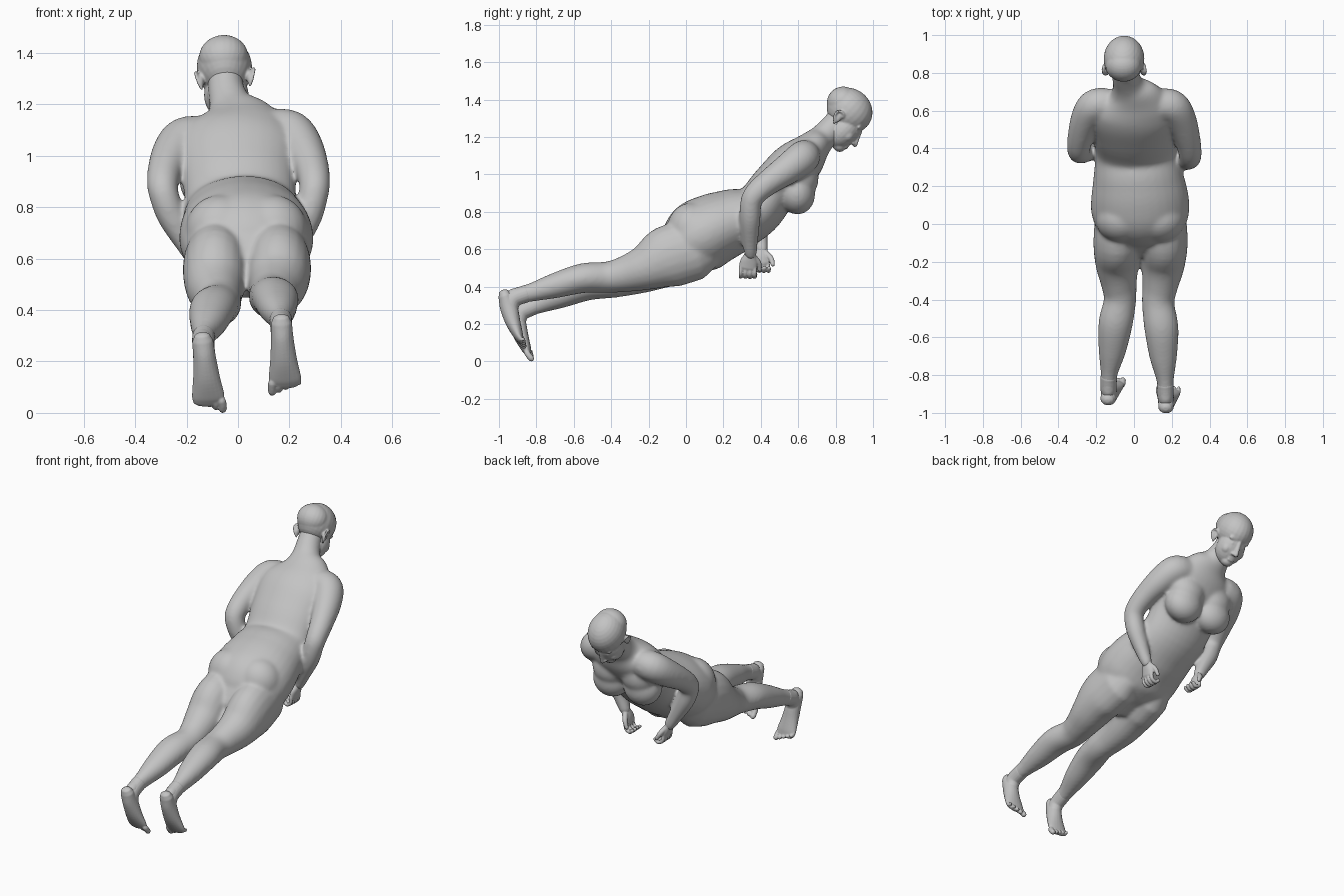
import bpy, bmesh, math
from mathutils import Vector, Matrix

cube = bpy.data.objects.get("Cube")
if cube:
    bpy.data.objects.remove(cube, do_unlink=True)

grey = bpy.data.materials.new("matte grey")
grey.use_nodes = True
colour = (0.55, 0.55, 0.55, 1)
grey.diffuse_color = colour
grey.node_tree.nodes["Principled BSDF"].inputs["Base Color"].default_value = colour


def spline(points, steps=5):
    """Smooth list of stations (x, y, z, half width, half depth)."""
    p = [Vector(q if len(q) == 5 else (*q, q[-1])) for q in points]
    p = [p[0] * 2 - p[1]] + p + [p[-1] * 2 - p[-2]]
    out = []
    for a, b, c, d in zip(p, p[1:], p[2:], p[3:]):
        for i in range(steps):
            t = i / steps
            out.append((b * 2 + (c - a) * t + (a * 2 - b * 5 + c * 4 - d) * t ** 2
                        + (b * 3 - a - c * 3 + d) * t ** 3) / 2)
    return out + [p[-2]]


def tube(bm, points, ref=(1, 0, 0), place=None, sides=20):
    """Elliptical loft along a path, with domed ends."""
    st = spline(points)
    pos = [place(s.xyz) if place else s.xyz for s in st]
    last = len(st) - 1
    rings = []

    def ring(centre, tangent, w, d):
        side = Vector(ref)
        side = (side - tangent * side.dot(tangent)).normalized()
        norm = tangent.cross(side)
        turn = [math.tau * k / sides for k in range(sides)]
        rings.append([bm.verts.new(centre + side * w * math.cos(a) + norm * d * math.sin(a))
                      for a in turn])

    for i, s in enumerate(st):
        tan = (pos[min(i + 1, last)] - pos[max(i - 1, 0)]).normalized()
        w, d = s[3], s[4]
        r = min(w, d)
        if i == 0:
            for k in (0.3, 0.8):
                ring(pos[i] - tan * r * math.cos(k), tan, w * math.sin(k), d * math.sin(k))
        ring(pos[i], tan, w, d)
        if i == last:
            for k in (0.8, 0.3):
                ring(pos[i] + tan * r * math.cos(k), tan, w * math.sin(k), d * math.sin(k))
    for a, b in zip(rings, rings[1:]):
        for k in range(sides):
            n = (k + 1) % sides
            bm.faces.new((a[k], a[n], b[n], b[k]))
    bm.faces.new(rings[0])
    bm.faces.new(rings[-1])


def blob(bm, centre, radii, tilt=0):
    bmesh.ops.create_uvsphere(bm, u_segments=24, v_segments=16, radius=1,
                              matrix=Matrix.Translation(centre) @ Matrix.Rotation(tilt, 4, 'X')
                              @ Matrix.Diagonal((*radii, 1)))


def skin(name, bm, voxel, smoothing, matrix=None):
    """Fuse the overlapping forms of a part into one smooth surface."""
    bmesh.ops.recalc_face_normals(bm, faces=bm.faces)
    mesh = bpy.data.meshes.new(name)
    bm.to_mesh(mesh)
    bm.free()
    mesh.materials.append(grey)
    ob = bpy.data.objects.new(name, mesh)
    bpy.context.collection.objects.link(ob)
    if matrix:
        ob.matrix_world = matrix
    fuse = ob.modifiers.new("fuse", 'REMESH')
    fuse.mode, fuse.voxel_size, fuse.use_smooth_shade = 'VOXEL', voxel, True
    soft = ob.modifiers.new("soften", 'SMOOTH')
    soft.factor, soft.iterations = 0.5, smoothing


# Placement of the right limbs: mirrored, then shifted by the pose
def left(p):
    return p.copy()


def right_leg(p):
    t = min(1, max(0, (-0.1 - p.y) / 0.8))
    lean = 0.042 * min(1, max(0, (0.36 - p.z) / 0.26)) if p.y < -0.8 else 0
    return Vector((0.07 - p.x - 0.04 * t + lean, p.y + 0.042 * t, p.z - 0.07 * t))


def right_arm(p):
    t = max(0, (1.12 - p.z) / 0.54)
    return Vector((-p.x + 0.03 * t - 0.008, p.y + 0.06 * t, p.z + 0.05 * t - 0.03))


# Body: torso and neck
body = bmesh.new()
tube(body, [(.033, -.04, .585, .2, .14), (.033, 0, .615, .238, .172), (.033, .07, .665, .26, .198),
            (.03, .15, .708, .257, .192), (.022, .257, .752, .238, .174),
            (.012, .38, .81, .218, .142), (.003, .475, .93, .222, .133),
            (0, .57, 1.03, .237, .135), (0, .635, 1.095, .215, .118),
            (-.008, .685, 1.15, .15, .09), (-.028, .73, 1.195, .088, .074),
            (-.045, .785, 1.25, .072, .072), (-.05, .83, 1.3, .068, .072)], sides=32)
for s in (-1, 1):
    blob(body, (.108 * s, .59, .9), (.12, .1, .115), .2)              # breasts
    blob(body, (.1 * s, .607, .995), (.12, .1, .125), .3)             # upper chest
    blob(body, (.033 + .1 * s, .028, .71), (.138, .128, .138))        # buttocks

# Legs and arms
for place in (left, right_leg):
    tube(body, [(.15, .05, .6, .125, .165), (.158, -.1, .557, .127, .167),
                (.153, -.22, .5, .115, .123), (.138, -.33, .466, .095, .097),
                (.128, -.42, .45, .086, .084), (.145, -.55, .445, .091, .08),
                (.155, -.7, .405, .074, .068), (.165, -.83, .368, .046, .05),
                (.168, -.93, .345, .04, .044)], place=place)
for place in (left, right_arm):
    tube(body, [(.14, .635, 1.1, .086), (.205, .618, 1.085, .09), (.25, .545, 1.03, .083),
                (.284, .445, .96, .069), (.297, .375, .9, .062), (.294, .348, .85, .058),
                (.27, .342, .76, .056), (.222, .342, .65, .044), (.19, .345, .575, .034)],
         ref=(0, 1, 0), place=place)
skin("body", body, 0.009, 18)

# Feet, with toes from the big toe outwards
for name, place in (("left_foot", left), ("right_foot", right_leg)):
    foot = bmesh.new()
    tube(foot, [(.169, -.968, .35, .041, .036), (.172, -.948, .29, .044, .047),
                (.177, -.925, .21, .052, .04), (.182, -.897, .14, .063, .027),
                (.184, -.884, .112, .06, .018)], place=place)
    tube(foot, [(.166, -.85, .364, .044, .047), (.168, -.92, .335, .043, .046),
                (.171, -.94, .28, .04, .04)], place=place)  # ankle
    for i in range(5):
        r = 0.0165 - 0.0018 * i
        x = 0.133 + 0.026 * i
        base = 0.116 + 0.005 * i
        tube(foot, [(x, -.892, base, r), (x, -.88, base - .018, r),
                    (x, -.868, .083 + .009 * i, r)], place=place, sides=12)
    skin(name, foot, 0.004, 3)

# Hands, half closed
for name, place in (("left_hand", left), ("right_hand", right_arm)):
    hand = bmesh.new()
    tube(hand, [(.195, .345, .6, .03, .026), (.186, .343, .57, .032, .023),
                (.176, .336, .535, .046, .023), (.17, .33, .5, .048, .019)],
         ref=(0, 1, 0), place=place)
    for i in range(4):
        y = 0.292 + 0.025 * i
        r = 0.0125 - 0.001 * abs(i - 2)
        tube(hand, [(.172, y, .505, r), (.168, y, .468, r), (.142, y, .452, r), (.12, y + .004, .468, r)],
             ref=(0, 1, 0), place=place, sides=12)
    tube(hand, [(.178, .36, .56, .017), (.16, .388, .525, .015), (.145, .394, .49, .012)],
         ref=(0, 1, 0), place=place, sides=12)  # thumb
    skin(name, hand, 0.004, 4)

# Head, modelled upright and then tipped forward
head = bmesh.new()
blob(head, (0, .004, 0), (.108, .128, .115))        # skull
blob(head, (0, -.051, .006), (.096, .085, .086))    # crown
blob(head, (0, .055, -.1), (.087, .081, .108))      # face
blob(head, (0, .03, -.13), (.076, .078, .072))      # jaw
blob(head, (0, .09, -.176), (.039, .038, .033))     # chin
tube(head, [(0, .123, -.045, .011), (0, .136, -.08, .012), (0, .15, -.116, .014)], sides=12)
for z, depth in ((-.146, .01), (-.16, .011)):
    blob(head, (0, .124, z), (.026, depth, .008))   # lips
for s in (-1, 1):
    blob(head, (.014 * s, .136, -.117), (.012, .014, .01))        # nostrils
    blob(head, (.036 * s, .105, -.035), (.036, .014, .016))       # brow
    blob(head, (.036 * s, .109, -.064), (.018, .016, .011))       # eye
    blob(head, (.046 * s, .088, -.108), (.033, .036, .036))       # cheek
    blob(head, (.095 * s, -.012, -.075), (.012, .02, .032), .2)   # ear
    rim = [(.095, .008, -.055), (.105, 0, -.042), (.112, -.022, -.042),
           (.113, -.035, -.062), (.106, -.025, -.09), (.094, -.005, -.11)]
    tube(head, [(x * s, y, z, .007) for x, y, z in rim], ref=(s, 0, 0), sides=10)
tip = (Matrix.Translation((-.053, .872, 1.345)) @ Matrix.Rotation(-0.07, 4, 'Y')
       @ Matrix.Rotation(-0.75, 4, 'X'))
skin("head", head, 0.005, 6, tip)
